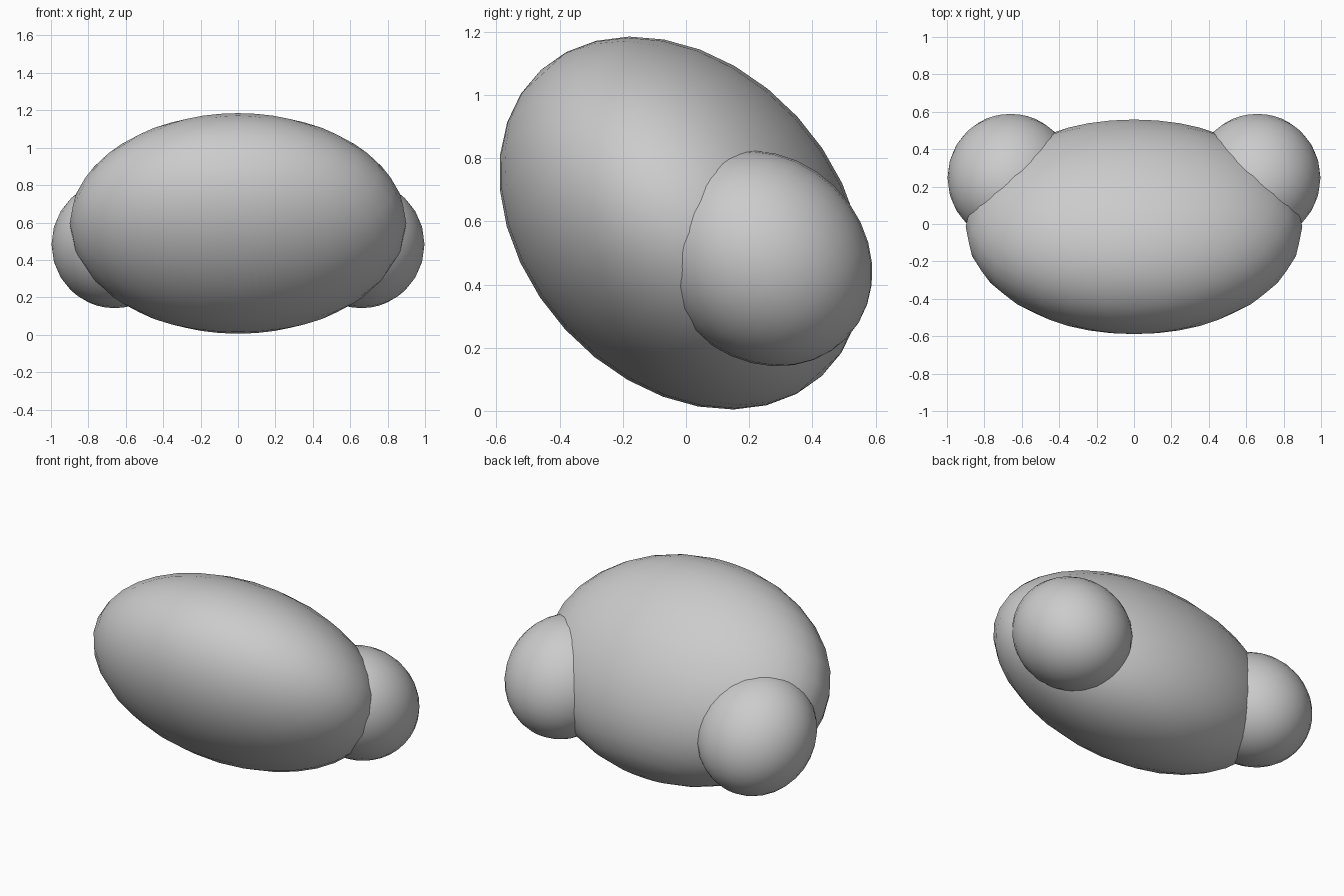
import bpy
from math import radians

if "Cube" in bpy.data.objects:
    bpy.data.objects.remove(bpy.data.objects["Cube"])


def ellipsoid(name, loc, radii, tilt):
    """Smooth UV sphere scaled to an ellipsoid and leaned about the x axis."""
    bpy.ops.mesh.primitive_uv_sphere_add(
        segments=32, ring_count=16, radius=1, location=loc,
        rotation=(radians(tilt), 0, 0))
    ob = bpy.context.object
    ob.name = name
    ob.scale = radii
    bpy.ops.object.transform_apply(location=False, rotation=False, scale=True)
    bpy.ops.object.shade_smooth()
    return ob


# Large leaning body
ellipsoid("body", (0, -0.015, 0.595), (0.9, 0.498, 0.657), 42.5)

# Pair of rounded lobes at the lower back
for side, label in ((-1, "left"), (1, "right")):
    ellipsoid(label + "_lobe", (side * 0.66, 0.247, 0.483),
              (0.337, 0.319, 0.363), 46)
